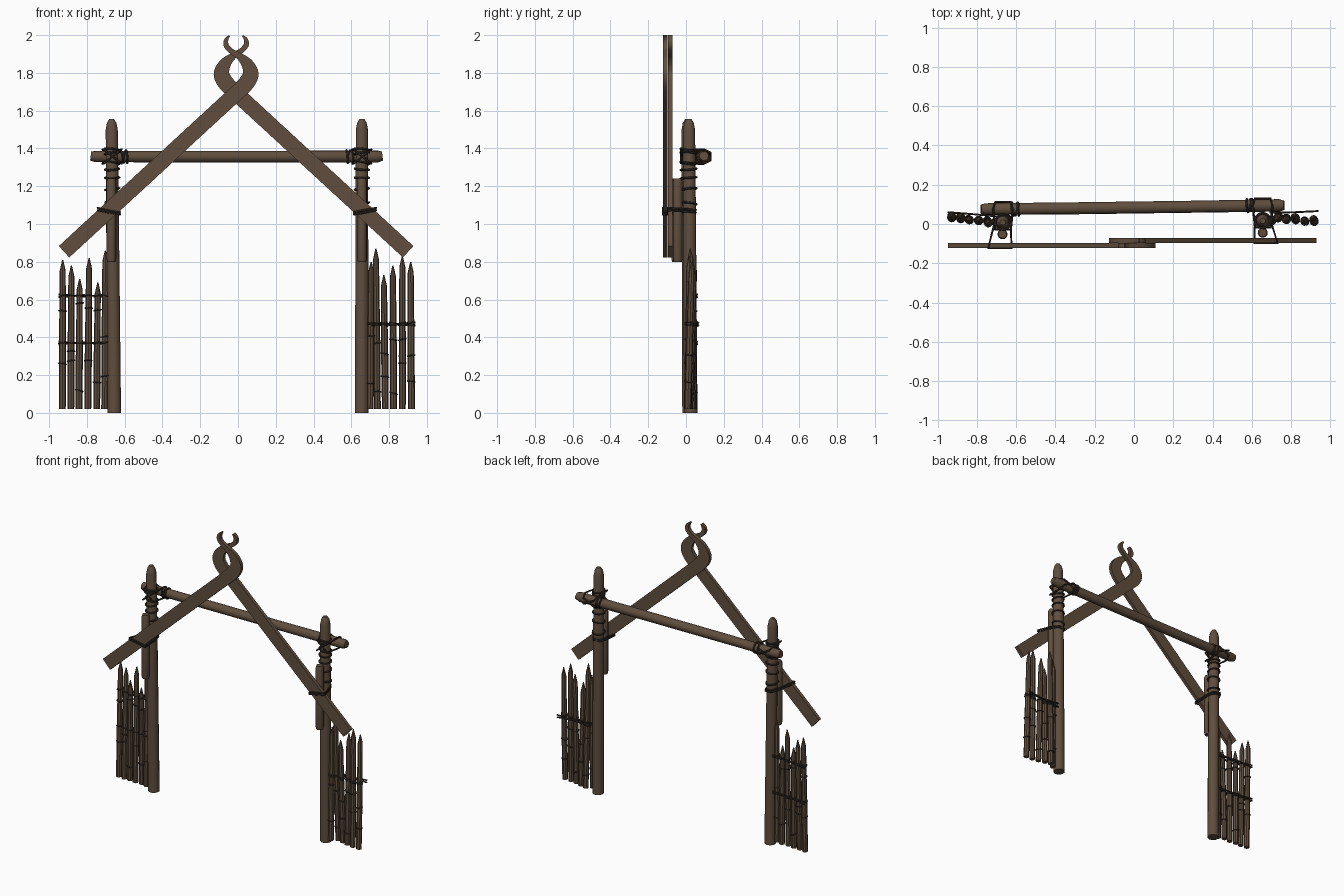
import bpy, bmesh, math, random
from mathutils import Vector, Quaternion

if "Cube" in bpy.data.objects:
    bpy.data.objects.remove(bpy.data.objects["Cube"])

random.seed(4)


def material(name, rgb):
    m = bpy.data.materials.new(name)
    m.diffuse_color = (*rgb, 1)
    m.use_nodes = True
    m.node_tree.nodes["Principled BSDF"].inputs["Base Color"].default_value = m.diffuse_color
    return m


WOOD = material("brown wood", (0.115, 0.076, 0.048))
ROPE = material("dark rope", (0.036, 0.026, 0.020))


def finish(name, bm, mat, angle=40):
    bmesh.ops.recalc_face_normals(bm, faces=bm.faces)
    me = bpy.data.meshes.new(name)
    bm.to_mesh(me)
    bm.free()
    me.materials.append(mat)
    me.shade_smooth()
    me.set_sharp_from_angle(angle=math.radians(angle))
    ob = bpy.data.objects.new(name, me)
    bpy.context.collection.objects.link(ob)
    return ob


def tube(name, pts, radii, sides=10, mat=WOOD, closed=False):
    """Round section swept along a path, one radius per point."""
    pts = [Vector(p) for p in pts]
    n = len(pts)
    if isinstance(radii, (int, float)):
        radii = [radii] * n
    bm = bmesh.new()
    rings, side, prev = [], None, None
    for i, p in enumerate(pts):
        a = pts[i - 1] if (i or closed) else p
        b = pts[(i + 1) % n] if (i < n - 1 or closed) else p
        t = (b - a).normalized()
        if side is None:
            side = t.orthogonal().normalized()
        else:
            side = prev.rotation_difference(t) @ side
        prev = t
        rings.append([bm.verts.new(p + radii[i] * (Quaternion(t, math.tau * k / sides) @ side))
                      for k in range(sides)])
    for i in range(n if closed else n - 1):
        r, s = rings[i], rings[(i + 1) % n]
        for k in range(sides):
            bm.faces.new((r[k], r[(k + 1) % sides], s[(k + 1) % sides], s[k]))
    if not closed:
        bm.faces.new(rings[0])
        bm.faces.new(rings[-1])
    return finish(name, bm, mat)


def ring(name, c, axis, r, rope=0.006, stretch=1.0, n=14):
    """Rope hoop around an axis; stretch lengthens it across the axis."""
    axis = Vector(axis).normalized()
    u = axis.orthogonal().normalized()
    v = axis.cross(u)
    tube(name, [Vector(c) + u * r * math.cos(math.tau * k / n) + v * r * stretch * math.sin(math.tau * k / n)
                for k in range(n)], rope, 6, ROPE, True)


def smooth_path(pts, steps=6):
    """Catmull-Rom interpolation of (x, z, width) points."""
    pts = [Vector(p) for p in pts]
    ext = [pts[0]] + pts + [pts[-1]]
    out = []
    for i in range(1, len(ext) - 2):
        a, b, c, d = ext[i - 1:i + 3]
        for k in range(steps):
            t = k / steps
            out.append(0.5 * (2 * b + (c - a) * t + (2 * a - 5 * b + 4 * c - d) * t * t
                              + (3 * b - a - 3 * c + d) * t ** 3))
    return out + [pts[-1]]


# Crossed gable boards ending in a horned loop
HORN = [(-0.05, 1.655, 0.083), (0.01, 1.71, 0.084), (0.052, 1.757, 0.086), (0.067, 1.80, 0.082),
        (0.047, 1.85, 0.062), (0.005, 1.89, 0.036), (-0.035, 1.915, 0.028), (-0.062, 1.945, 0.028),
        (-0.062, 1.975, 0.022), (-0.045, 1.997, 0.008)]


def board(name, mirror, y0, y1):
    path = [Vector((-0.921, 0.853, 0.082))] + smooth_path(HORN)
    bm = bmesh.new()
    rows = []
    for i, p in enumerate(path):
        a, b = path[max(i - 1, 0)], path[min(i + 1, len(path) - 1)]
        t = Vector((b.x - a.x, b.y - a.y)).normalized()
        if i == 0:
            t = Vector((0.737, 0.676))
        nx, nz = -t.y * p.z / 2, t.x * p.z / 2
        row = []
        for s, y in ((1, y0), (-1, y0), (-1, y1), (1, y1)):
            x = p.x + s * nx
            row.append(bm.verts.new((-0.02 - x if mirror else x, y, p.y + s * nz)))
        rows.append(row)
    for r, s in zip(rows, rows[1:]):
        for k in range(4):
            bm.faces.new((r[k], r[(k + 1) % 4], s[(k + 1) % 4], s[k]))
    bm.faces.new(rows[0])
    bm.faces.new(rows[-1])
    finish(name, bm, WOOD, 35)


board("left_gable_board", False, -0.122, -0.098)
board("right_gable_board", True, -0.096, -0.072)

# Crossbar behind the posts
tube("crossbar", [(-0.78, 0.076, 1.36), (-0.755, 0.076, 1.357), (-0.3, 0.08, 1.357), (0.3, 0.088, 1.357),
                  (0.74, 0.095, 1.357), (0.765, 0.095, 1.36)],
     [0.024, 0.030, 0.031, 0.031, 0.032, 0.024], 10)

# Posts, struts and their lashings
for label, s, xb, xt, yb, yt, sx, sy in (("left", -1, -0.655, -0.669, 0.016, 0.008, -0.67, -0.052),
                                         ("right", 1, 0.655, 0.656, 0.025, 0.016, 0.656, -0.044)):
    def at(z):
        f = z / 1.55
        return Vector((xb + (xt - xb) * f, yb + (yt - yb) * f, z))

    tube(label + "_post", [at(z) for z in (0, 0.5, 1.0, 1.50, 1.535, 1.555)],
         [0.037, 0.036, 0.035, 0.033, 0.026, 0.014], 12)
    tube(label + "_strut", [(sx, sy, 0.80), (sx, sy, 0.815), (sx, sy, 1.225), (sx, sy, 1.24)],
         [0.022, 0.026, 0.026, 0.021], 10)
    for z in (1.29, 1.245, 1.185, 1.11):
        ring(label + "_post_lashing", at(z), (random.uniform(-.15, .15), random.uniform(-.15, .15), 1), 0.038)
    for z, tilt in ((1.395, 0.1), (1.375, -0.15), (1.325, 0.2)):
        ring(label + "_top_lashing", at(z), (tilt, 0.1, 1), 0.039)
    # diagonal turns tying post and crossbar together
    c, bar_y = at(1.357), 0.076 if s < 0 else 0.094
    for d in (-1, 1):
        tube(label + "_cross_lashing",
             [(c.x - 0.04, c.y - 0.037, 1.357 + d * 0.035), (c.x + 0.04, c.y - 0.037, 1.357 - d * 0.03),
              (c.x + 0.05, bar_y, 1.357 - d * 0.038), (c.x + 0.04, bar_y + 0.036, 1.357 - d * 0.02),
              (c.x - 0.04, bar_y + 0.036, 1.357 + d * 0.02), (c.x - 0.05, bar_y, 1.357 + d * 0.038)],
             0.006, 6, ROPE, True)
    for off, tilt in ((0.05, 0.15), (0.068, -0.2), (0.078, 0.1)):
        ring(label + "_bar_lashing", (c.x - s * off, bar_y, 1.357), (1, tilt, tilt), 0.034)
    # loops holding the gable board to the post
    front = -0.124 if s < 0 else -0.098
    for dz in (0, 0.012):
        z = 1.058 + dz
        tube(label + "_board_lashing",
             [(c.x + s * 0.076, front, z + 0.015), (c.x - s * 0.043, front, z - 0.008),
              (c.x - s * 0.04, 0.0, z), (c.x - s * 0.028, 0.045, z), (c.x + s * 0.018, 0.052, z + 0.004),
              (c.x + s * 0.042, 0.01, z + 0.008)], 0.006, 6, ROPE, True)

# Picket fences: base x, top x, height, y
FENCES = {
    "left": [(-0.93, -0.928, 0.81, 0.035), (-0.885, -0.882, 0.78, 0.03), (-0.842, -0.838, 0.71, 0.022),
             (-0.795, -0.788, 0.82, 0.018), (-0.748, -0.742, 0.69, 0.012), (-0.706, -0.702, 0.86, 0.01)],
    "right": [(0.70, 0.705, 0.80, 0.02), (0.738, 0.73, 0.87, 0.032), (0.78, 0.772, 0.73, 0.025),
              (0.824, 0.82, 0.78, 0.03), (0.87, 0.87, 0.83, 0.015), (0.918, 0.914, 0.80, 0.02)],
}
RAILS = {"left": (0.62, 0.37), "right": (0.475, 0.465)}
for label, pickets in FENCES.items():
    for xb, xt, h, y in pickets:
        lean = random.uniform(-0.012, 0.012)
        base, top = Vector((xb, y - lean, 0.02)), Vector((xt, y + lean, h))

        def on(f):
            return base.lerp(top, f)
        tube(label + "_picket", [on(0), on(0.35), on(0.7), on(1 - 0.06 / h), on(1)],
             [0.018, 0.019, 0.017, 0.016, 0.003], 8)
        # rope turns on each picket
        for z in {*RAILS[label], random.uniform(0.1, 0.3), random.uniform(0.3, 0.6)}:
            ring(label + "_picket_tie", on((z - 0.02) / (h - 0.02)), (random.uniform(-.3, .3), 0.1, 1),
                 0.019, 0.004, 1.1, 10)

# Thin rope rails along the back of the fences
for z in RAILS["left"]:
    for d in (-1, 1):
        tube("left_fence_rail", [(-0.95, 0.06, z + 0.008 * d), (-0.82, 0.05, z - 0.004 * d),
                                 (-0.69, 0.038, z + 0.006 * d)], 0.005, 6, ROPE)
for d in (-1, 1):
    tube("right_fence_rail", [(0.69, 0.058, 0.47 - 0.012 * d), (0.82, 0.06, 0.47),
                              (0.94, 0.066, 0.47 + 0.008 * d)], 0.005, 6, ROPE)
